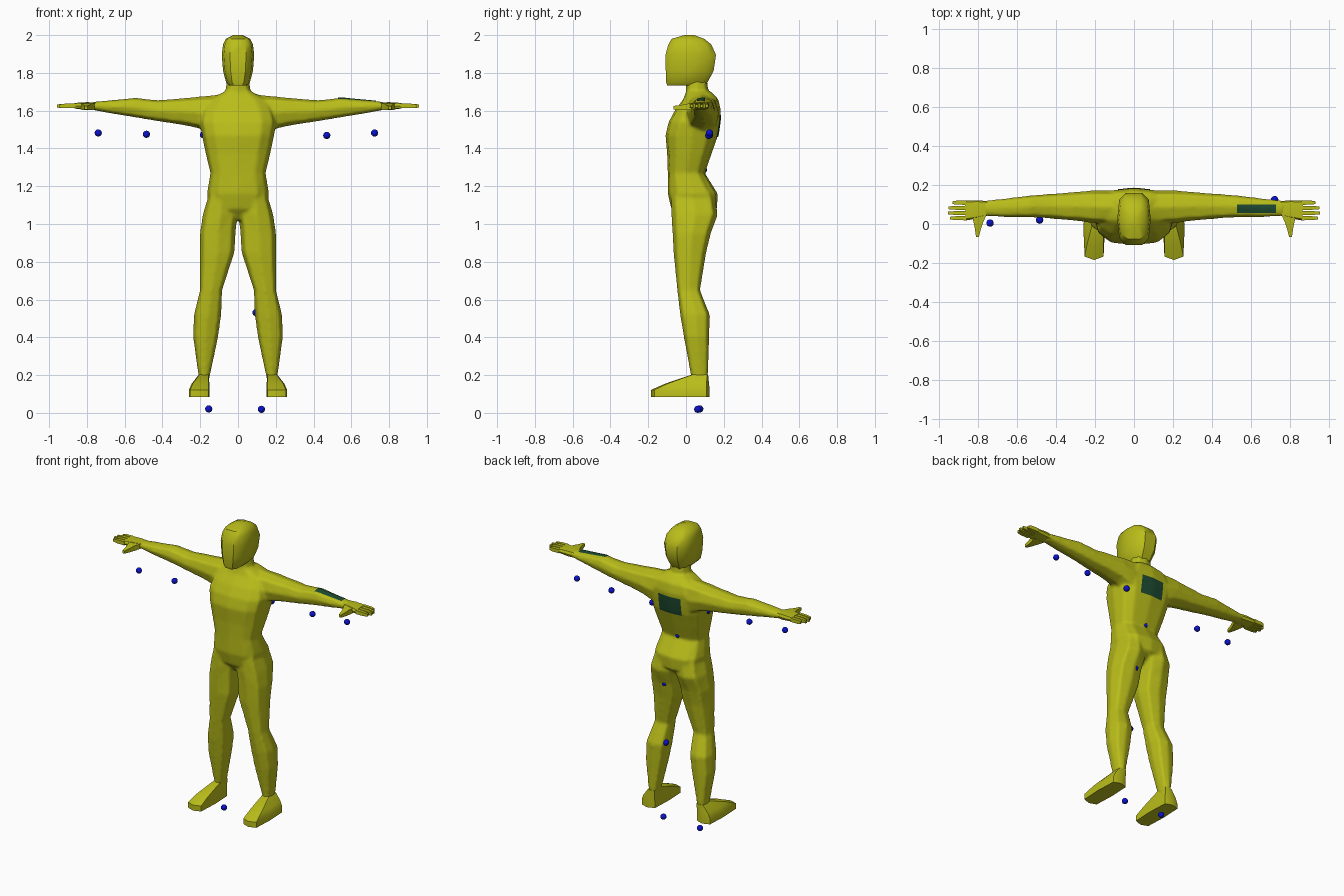
import bpy, bmesh, math
from mathutils import Vector
from mathutils.bvhtree import BVHTree

if "Cube" in bpy.data.objects:
    bpy.data.objects.remove(bpy.data.objects["Cube"])


def material(name, rgb):
    m = bpy.data.materials.new(name)
    m.diffuse_color = (*rgb, 1)
    m.use_nodes = True
    m.node_tree.nodes["Principled BSDF"].inputs["Base Color"].default_value = m.diffuse_color
    return m


OLIVE = material("olive_yellow", (0.49, 0.51, 0.01))
BLUE = material("marker_blue", (0.003, 0.006, 0.60))
GREEN = material("dark_green", (0.012, 0.068, 0.03))


def select(objects):
    bpy.ops.object.select_all(action='DESELECT')
    for ob in objects:
        ob.select_set(True)
    bpy.context.view_layer.objects.active = objects[0]


def finish(name, bm, mat, angle=40, mirror=False):
    bmesh.ops.recalc_face_normals(bm, faces=bm.faces)
    me = bpy.data.meshes.new(name)
    bm.to_mesh(me)
    bm.free()
    me.materials.append(mat)
    ob = bpy.data.objects.new(name, me)
    bpy.context.collection.objects.link(ob)
    select([ob])
    bpy.ops.object.shade_smooth_by_angle(angle=math.radians(angle))
    if mirror:
        ob.modifiers.new("mirror", 'MIRROR').use_mirror_merge = False
    return ob


def loft(name, axis, rings, sides=8, power=0.8, mirror=False):
    """Skin closed rings (t, a_min, a_max, b_min, b_max) along an axis; power 0 is a box."""
    bm = bmesh.new()
    offset = math.pi / 4 if sides == 4 else 0
    loops = []
    for t, a0, a1, b0, b1 in rings:
        loop = []
        for i in range(sides):
            ang = offset + 2 * math.pi * i / sides
            c, s = round(math.cos(ang), 6), round(math.sin(ang), 6)
            c = math.copysign(abs(c) ** power, c) if c else 0
            s = math.copysign(abs(s) ** power, s) if s else 0
            a = (a0 + a1) / 2 + c * (a1 - a0) / 2
            b = (b0 + b1) / 2 + s * (b1 - b0) / 2
            p = {'x': (t, a, b), 'y': (a, t, b), 'z': (a, b, t)}[axis]
            loop.append(bm.verts.new(p))
        loops.append(loop)
    for l0, l1 in zip(loops, loops[1:]):
        for i in range(sides):
            j = (i + 1) % sides
            bm.faces.new((l0[i], l0[j], l1[j], l1[i]))
    bm.faces.new(loops[0])
    bm.faces.new(loops[-1])
    return finish(name, bm, OLIVE, mirror=mirror)


def sym(rows):
    return [(z, -w, w, y0, y1) for z, w, y0, y1 in rows]


# Torso from crotch to neck base
torso = loft("body", 'z', sym([
    (1.02, 0.03, -0.03, 0.09), (1.08, 0.15, -0.078, 0.165),
    (1.16, 0.165, -0.097, 0.168), (1.27, 0.147, -0.097, 0.10),
    (1.37, 0.171, -0.10, 0.135), (1.47, 0.192, -0.109, 0.17),
    (1.54, 0.205, -0.092, 0.18), (1.60, 0.19, -0.06, 0.185),
    (1.66, 0.15, -0.015, 0.172), (1.70, 0.075, 0.0, 0.135)]),
    sides=12, power=0.7)

# Neck
neck = loft("neck", 'z', sym([(1.62, 0.09, 0.0, 0.14), (1.70, 0.068, -0.002, 0.12),
                              (1.77, 0.06, 0.0, 0.112)]))

# Arms
arms = loft("arms", 'x', [
    (0.03, 0.01, 0.17, 1.48, 1.695), (0.14, 0.0, 0.174, 1.475, 1.682),
    (0.215, 0.005, 0.173, 1.508, 1.674),
    (0.30, 0.016, 0.166, 1.525, 1.666), (0.42, 0.026, 0.156, 1.543, 1.656),
    (0.48, 0.032, 0.152, 1.553, 1.661), (0.54, 0.033, 0.147, 1.563, 1.669),
    (0.66, 0.035, 0.132, 1.583, 1.657), (0.775, 0.04, 0.121, 1.604, 1.646)],
    power=0.75, mirror=True)

# Legs
legs = loft("legs", 'z', [
    (1.17, 0.03, 0.15, -0.08, 0.15), (1.05, 0.004, 0.187, -0.079, 0.17),
    (0.95, 0.012, 0.202, -0.072, 0.132), (0.85, 0.018, 0.202, -0.067, 0.108),
    (0.65, 0.083, 0.202, -0.047, 0.075), (0.52, 0.088, 0.234, -0.032, 0.127),
    (0.40, 0.105, 0.238, -0.012, 0.124), (0.17, 0.154, 0.206, 0.03, 0.116)],
    power=0.7, mirror=True)

# Fuse torso, neck, arms and legs into one smooth body
select([torso, neck, arms, legs])
bpy.ops.object.convert(target='MESH')
select([torso, neck, arms, legs])
bpy.ops.object.join()
body = torso
remesh = body.modifiers.new("fuse", 'REMESH')
remesh.mode, remesh.voxel_size = 'VOXEL', 0.009
relax = body.modifiers.new("relax", 'SMOOTH')
relax.factor, relax.iterations = 0.5, 6
bpy.ops.object.convert(target='MESH')
bpy.ops.object.shade_smooth_by_angle(angle=math.radians(60))

# Head with a flat face
loft("head", 'z', sym([
    (1.732, 0.045, -0.102, 0.105), (1.75, 0.063, -0.108, 0.117),
    (1.81, 0.079, -0.111, 0.15), (1.895, 0.086, -0.113, 0.163),
    (1.95, 0.079, -0.097, 0.138), (1.98, 0.064, -0.079, 0.10),
    (2.0, 0.025, -0.01, 0.045)]), sides=10, power=0.6)

# Hands, fingers and thumbs
loft("palms", 'x', [
    (0.75, 0.044, 0.117, 1.606, 1.643), (0.80, 0.03, 0.122, 1.605, 1.645),
    (0.865, 0.018, 0.122, 1.611, 1.641)], power=0.5, mirror=True)
for i, tip in enumerate((0.945, 0.957, 0.953, 0.932)):
    y = 0.03 + 0.0265 * i
    loft(f"finger_{i + 1}", 'x', [
        (0.86, y - 0.011, y + 0.011, 1.613, 1.638),
        (0.915, y - 0.010, y + 0.010, 1.613, 1.637),
        (tip, y - 0.007, y + 0.007, 1.616, 1.633)],
        sides=4, power=0, mirror=True)
loft("thumbs", 'y', [
    (0.05, 0.757, 0.835, 1.607, 1.64), (0.01, 0.775, 0.825, 1.603, 1.637),
    (-0.025, 0.787, 0.818, 1.603, 1.63), (-0.066, 0.797, 0.812, 1.607, 1.625)],
    sides=4, power=0, mirror=True)

# Feet rising to the ankles
loft("feet", 'z', [
    (0.085, 0.15, 0.26, -0.185, 0.125), (0.122, 0.15, 0.26, -0.185, 0.125),
    (0.155, 0.152, 0.245, -0.11, 0.122), (0.202, 0.153, 0.208, 0.028, 0.117)],
    power=0.35, mirror=True)


# Thin patches projected onto the body
def patch(name, tree, corner, u, v, ray, n=12):
    corner, u, v, ray = map(Vector, (corner, u, v, ray))
    bm = bmesh.new()
    grid = []
    for i in range(n + 1):
        row = []
        for j in range(n + 1):
            p = corner + u * i / n + v * j / n
            hit = tree.ray_cast(p, ray)[0] or p
            row.append(bm.verts.new(hit - ray * 0.004))
        grid.append(row)
    for i in range(n):
        for j in range(n):
            bm.faces.new((grid[i][j], grid[i + 1][j], grid[i + 1][j + 1], grid[i][j + 1]))
    ob = finish(name, bm, GREEN)
    # Make sure the patch faces outwards
    if ob.data.polygons[0].normal.dot(ray) > 0:
        ob.data.flip_normals()


surface = BVHTree.FromPolygons([p.co for p in body.data.vertices],
                               [tuple(f.vertices) for f in body.data.polygons])
patch("back_patch", surface, (-0.083, 1, 1.46), (0.165, 0, 0), (0, 0, 0.118), (0, -1, 0))
patch("forearm_patch", surface, (0.53, 0.057, 2), (0.2, 0, 0), (0, 0.044, 0), (0, 0, -1))

# Small marker balls at the joints
markers = {
    "wrist_left": (-0.74, 0.005, 1.482), "elbow_left": (-0.485, 0.02, 1.475),
    "shoulder_left": (-0.183, 0.03, 1.472), "shoulder_right": (0.163, 0.125, 1.471),
    "elbow_right": (0.47, 0.12, 1.469), "wrist_right": (0.723, 0.125, 1.482),
    "waist": (-0.007, 0.092, 1.287), "hip_right": (0.082, 0.11, 0.946),
    "knee_right": (0.095, 0.078, 0.531), "ankle_right": (0.124, 0.062, 0.019),
    "hip_left": (-0.11, 0.10, 0.946), "knee_left": (-0.13, 0.07, 0.533),
    "ankle_left": (-0.155, 0.073, 0.021),
}
for name, pos in markers.items():
    bm = bmesh.new()
    bmesh.ops.create_uvsphere(bm, u_segments=16, v_segments=10, radius=0.019)
    bmesh.ops.translate(bm, verts=bm.verts, vec=pos)
    finish("marker_" + name, bm, BLUE, angle=60)
